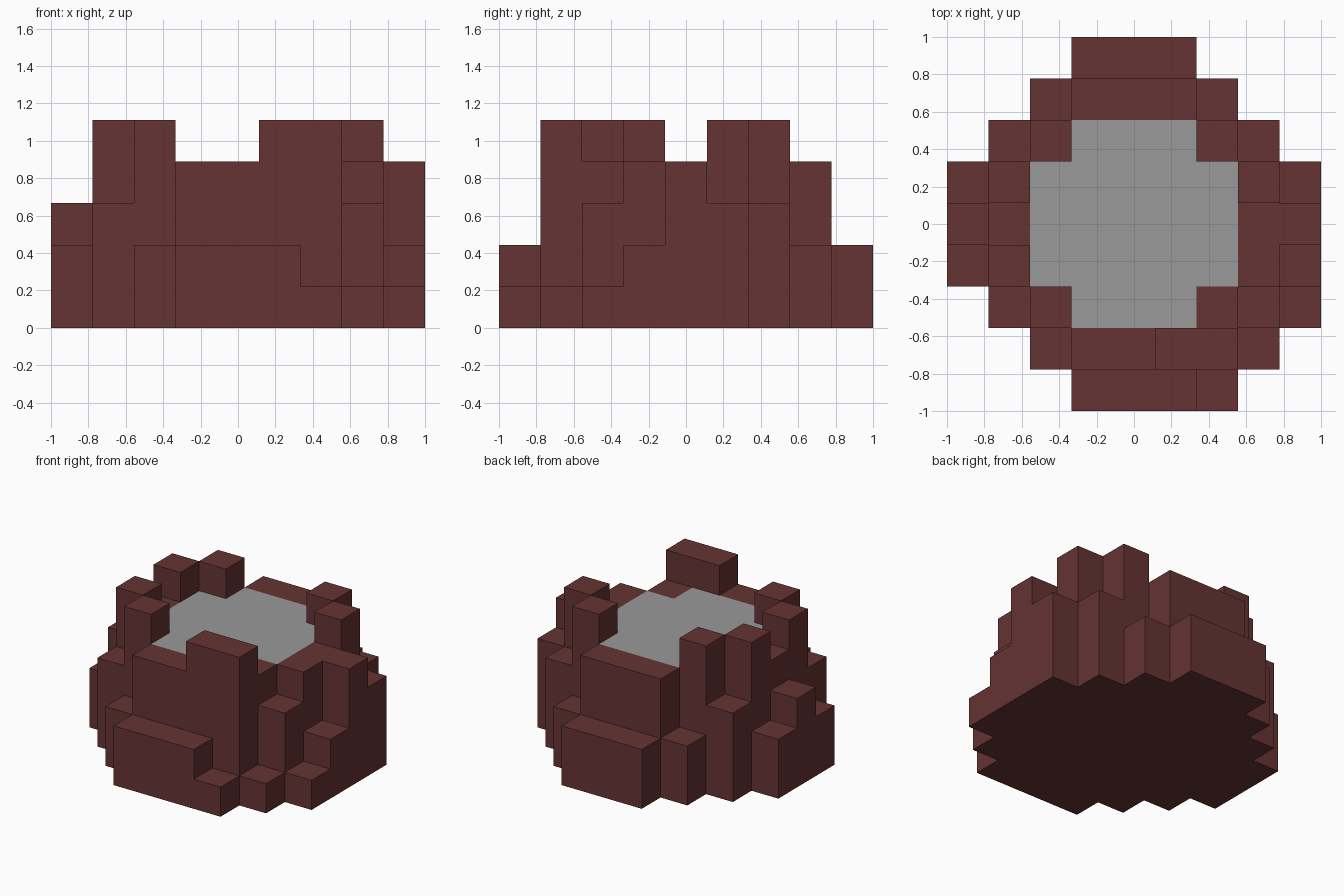
import bpy
import bmesh

cube = bpy.data.objects.get("Cube")
if cube:
    bpy.data.objects.remove(cube)


def make_material(name, color):
    mat = bpy.data.materials.new(name)
    mat.use_nodes = True
    mat.diffuse_color = color
    mat.node_tree.nodes["Principled BSDF"].inputs["Base Color"].default_value = color
    return mat


# Block heights of the crater, back row first, left to right along x
PLAN = [
    "...222...",
    "..24442..",
    ".3544453.",
    "254444453",
    "344444444",
    "254444442",
    ".35444431",
    "..244551.",
    "...2221..",
]
N = len(PLAN)
UNIT = 2 / N


def height(i, j):
    if not (0 <= i < N and 0 <= j < N):
        return 0
    mark = PLAN[N - 1 - j][i]
    return 0 if mark == "." else int(mark)


def is_floor(i, j):
    # Plus-shaped pool: a square with its four corners cut off
    a, b = abs(i - N // 2), abs(j - N // 2)
    return a <= 2 and b <= 2 and a + b < 4


bm = bmesh.new()


def quad(corners, slot=0):
    verts = [bm.verts.new((x * UNIT - 1, y * UNIT - 1, z * UNIT)) for x, y, z in corners]
    bm.faces.new(verts).material_index = slot


for i in range(N):
    for j in range(N):
        h = height(i, j)
        if not h:
            continue
        ring = [(i, j), (i + 1, j), (i + 1, j + 1), (i, j + 1)]
        # Top and underside
        quad([(x, y, h) for x, y in ring], int(is_floor(i, j)))
        quad([(x, y, 0) for x, y in reversed(ring)])
        # Walls wherever the neighbour is lower
        for k, (di, dj) in enumerate([(0, -1), (1, 0), (0, 1), (-1, 0)]):
            (ax, ay), (bx, by) = ring[k], ring[(k + 1) % 4]
            for z in range(height(i + di, j + dj), h):
                quad([(ax, ay, z), (bx, by, z), (bx, by, z + 1), (ax, ay, z + 1)])

# Weld the blocks into one skin and merge flat neighbours
bmesh.ops.remove_doubles(bm, verts=bm.verts, dist=UNIT / 100)
bmesh.ops.dissolve_limit(bm, angle_limit=0.01, verts=bm.verts, edges=bm.edges,
                         delimit={'MATERIAL'})

mesh = bpy.data.meshes.new("crater_rock")
bm.to_mesh(mesh)
bm.free()
mesh.materials.append(make_material("dark_red_rock", (0.133, 0.033, 0.033, 1)))
mesh.materials.append(make_material("grey_floor", (0.319, 0.319, 0.319, 1)))
crater = bpy.data.objects.new("crater_rock", mesh)
bpy.context.collection.objects.link(crater)
